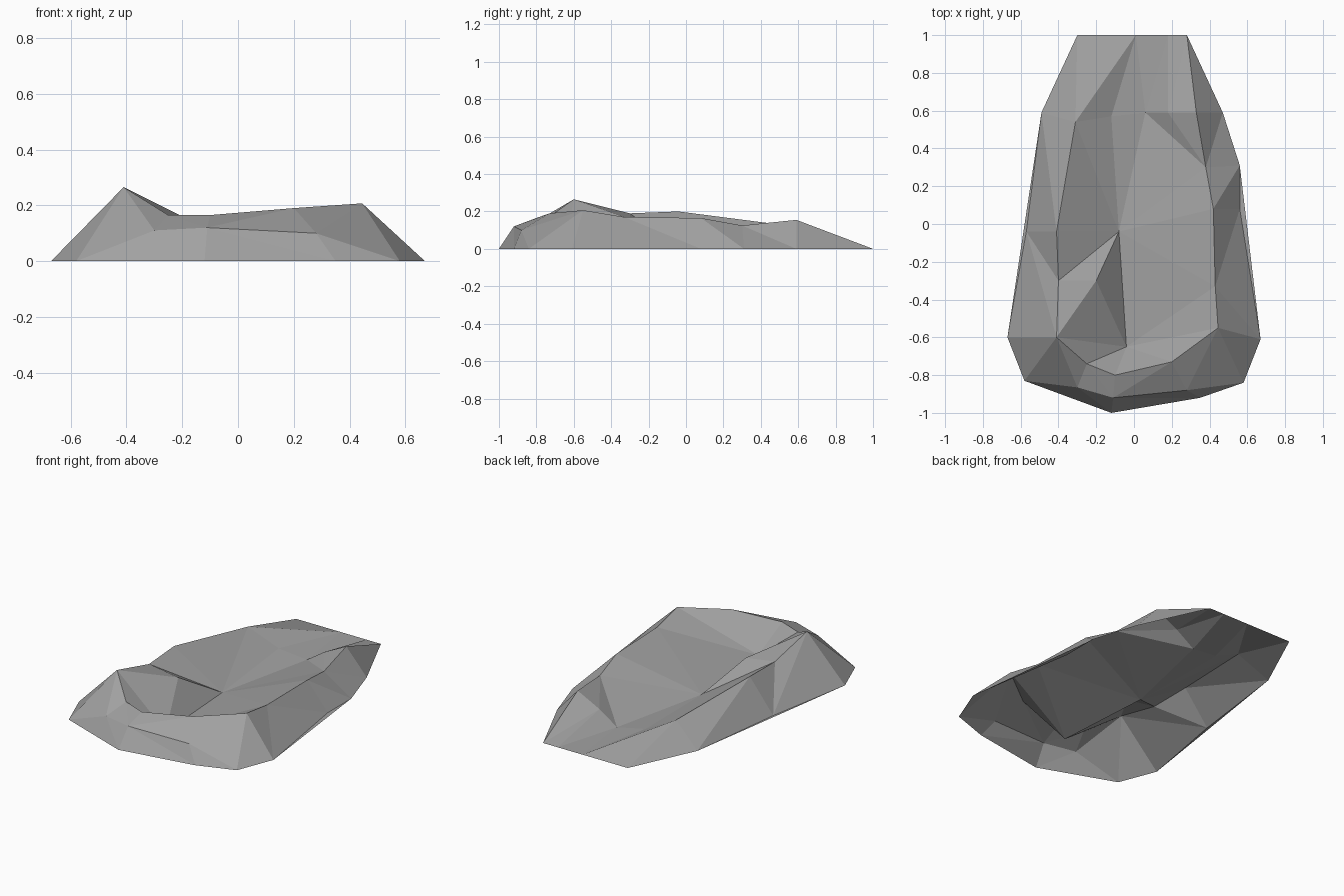
import bpy
import bmesh
from mathutils import Vector
from mathutils.geometry import delaunay_2d_cdt

# Remove the default cube
cube = bpy.data.objects.get("Cube")
if cube:
    bpy.data.objects.remove(cube, do_unlink=True)

SCALE = 0.01  # heights and plan positions below are in hundredths of a unit

# Ground outline of the slab, anticlockwise from the front tip
outline = [(x, y, 0) for x, y in (
    (-12, -100), (35, -92), (58, -84), (67, -61), (56, 8), (56, 31), (47, 59),
    (28, 100), (18, 100), (1, 100), (-30, 100),
    (-49, 59), (-57, -4), (-67, -60), (-58, -83))]
(front_tip, front_mid, front_corner, right_corner, right_waist, right_bulge,
 right_taper, back_right, back_inner, back_middle, back_left,
 left_taper, left_waist, left_corner, front_left) = outline

# Raised rims around the hollow
peak = (-41, -60, 26.5)
left_rim = [peak, (-40, -30, 19), (-41, -4, 20), (-31, 54, 12.5)]
front_rim = [peak, (-25, -74, 16.5), (-10, -80, 16.5), (20, -73, 19), (44.5, -55, 20.7)]
right_rim = [front_rim[-1], (43, -33, 17), (42, 8, 16.5), (38, 30, 12.5),
             (33, 59, 15.5), back_right]

# Low break line on the front face
front_lip = [front_left, (-30, -86.5, 11), (-11, -92, 12), (28, -88, 10), front_corner]

# Hollow running from the front to the back edge
hollow = [front_rim[1], (-4, -65, 0), (-8, -4, 0), (6, 59, 0), back_middle]
hollow_front, hollow_bend, hollow_back = hollow[1:4]
ledge = [peak, (-20, -30, 16), hollow_bend]
back_step = [left_rim[-1], (-12, 57, 3), hollow_back, (18, 59, 8), right_rim[4]]

# Creases, as chains of joined points
creases = [
    left_rim, front_rim, right_rim, front_lip, hollow, ledge, back_step,
    [left_rim[1], hollow_bend, left_rim[2]],
    [left_rim[1], ledge[1], hollow_front],
    [left_rim[3], hollow_bend, back_step[1]],
    [left_rim[3], back_middle, back_step[1]],
    [left_taper, left_rim[3], back_left],
    [left_taper, left_rim[2], left_waist, left_rim[1]],
    [left_waist, peak, left_corner],
    [front_left, peak, front_lip[1], front_rim[1]],
    [front_rim[1], front_lip[2], front_rim[2], hollow_front],
    [front_lip[2], front_rim[3], front_lip[3], front_rim[4]],
    [front_lip[2], front_tip, front_lip[1]],
    [front_lip[2], front_mid, front_lip[3]],
    [front_rim[3], hollow_front, front_rim[4]],
    [front_corner, front_rim[4], right_corner, right_rim[1]],
    [right_rim[1], right_waist, right_rim[2], right_bulge],
    [right_bulge, right_rim[3], right_taper, right_rim[4]],
    [hollow_front, right_rim[1], hollow_bend, right_rim[2]],
    [hollow_back, right_rim[3], back_step[3], back_inner],
]

# Collect the points once each and the crease edges between them
points = list(outline)
edges = set()
for chain in creases:
    for p in chain:
        if p not in points:
            points.append(p)
    for a, b in zip(chain, chain[1:]):
        edges.add(tuple(sorted((points.index(a), points.index(b)))))

plan = [Vector((p[0], p[1])) * SCALE for p in points]
verts, _, faces, sources, _, _ = delaunay_2d_cdt(
    plan, sorted(edges), [list(range(len(outline)))], 1, 1e-5, True)

# Lift the faceted sheet into an open-bottomed slab
bm = bmesh.new()
lifted = []
for v, src in zip(verts, sources):
    height = points[src[0]][2] * SCALE if src else 0.1
    lifted.append(bm.verts.new((v.x, v.y, height)))
for f in faces:
    bm.faces.new([lifted[i] for i in f])
for f in bm.faces:
    f.normal_update()
    if f.normal.z < 0:
        f.normal_flip()
    f.smooth = False

mesh = bpy.data.meshes.new("rock_slab")
bm.to_mesh(mesh)
bm.free()

# Plain grey stone
stone = bpy.data.materials.new("stone grey")
stone.use_nodes = True
colour = (0.36, 0.36, 0.36, 1)
stone.diffuse_color = colour
shader = stone.node_tree.nodes["Principled BSDF"]
shader.inputs["Base Color"].default_value = colour
shader.inputs["Roughness"].default_value = 0.9
mesh.materials.append(stone)

rock = bpy.data.objects.new("rock_slab", mesh)
bpy.context.collection.objects.link(rock)
